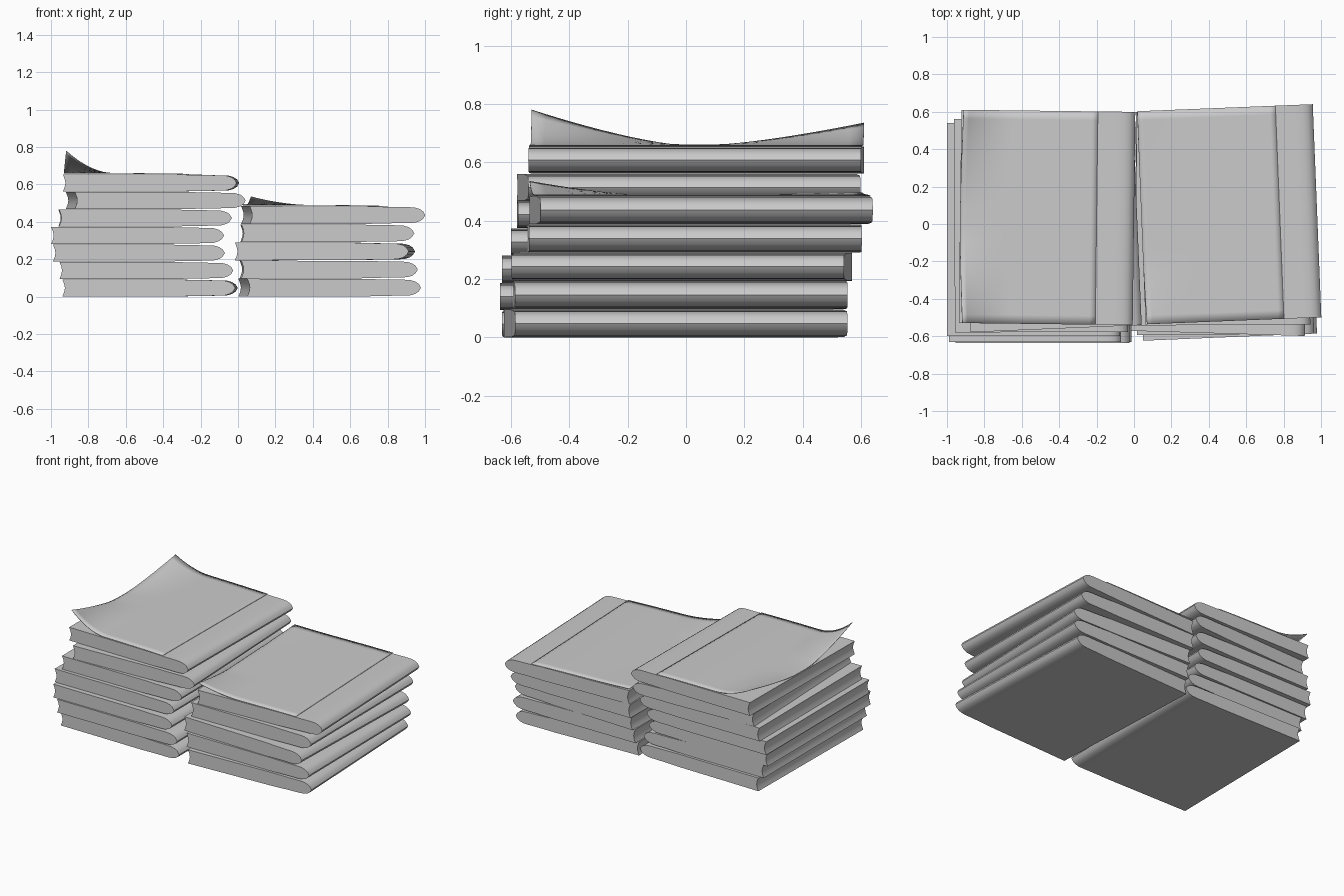
import bpy, bmesh, math
from mathutils import Matrix, Vector

if "Cube" in bpy.data.objects:
    bpy.data.objects.remove(bpy.data.objects["Cube"])

paper = bpy.data.materials.new("grey_paper")
paper.diffuse_color = (0.6, 0.6, 0.6, 1)
paper.use_nodes = True
paper.node_tree.nodes["Principled BSDF"].inputs["Base Color"].default_value = paper.diffuse_color
LENGTH = 1.14


def finish(bm, name, loc, angle, smooth_angle):
    """Turn a bmesh into a placed, smooth-shaded object."""
    bmesh.ops.recalc_face_normals(bm, faces=bm.faces)
    me = bpy.data.meshes.new(name)
    bm.to_mesh(me)
    bm.free()
    ob = bpy.data.objects.new(name, me)
    me.materials.append(paper)
    bpy.context.collection.objects.link(ob)
    ob.matrix_world = Matrix.Translation(loc) @ Matrix.Rotation(math.radians(angle), 4, 'Z')
    bpy.ops.object.select_all(action='DESELECT')
    ob.select_set(True)
    bpy.context.view_layer.objects.active = ob
    bpy.ops.object.shade_smooth_by_angle(angle=math.radians(smooth_angle))
    return ob


def book(name, x, y, z, width, angle, t):
    """Closed book: concave page edge on the left, rounded spine on the right."""
    h, w = t / 2, width / 2
    # upper half of the cross-section, page edge to spine tip
    half = [(-w + 0.014, 0), (-w + 0.011, 0.4 * h), (-w + 0.004, 0.8 * h), (-w, h),
            (-w * 0.4, 0.98 * h), (w - 0.30, 0.97 * h), (w - 0.17, 0.90 * h),
            (w - 0.09, 0.89 * h), (w - 0.055, 0.84 * h), (w - 0.03, 0.68 * h),
            (w - 0.012, 0.42 * h), (w, 0)]
    section = half + [(px, -pz) for px, pz in reversed(half[1:-1])]
    bm = bmesh.new()
    face = bm.faces.new([bm.verts.new((px, -LENGTH / 2, pz)) for px, pz in section])
    ext = bmesh.ops.extrude_face_region(bm, geom=[face])
    bmesh.ops.translate(bm, vec=(0, LENGTH, 0),
                        verts=[v for v in ext['geom'] if isinstance(v, bmesh.types.BMVert)])
    finish(bm, name, Vector((x, y, z + h)), angle, 42)


def curled_cover(name, x, y, z, width, angle, front, back, reach, start):
    """Thin top cover whose page-side corners bend upward."""
    bm = bmesh.new()
    bmesh.ops.create_grid(bm, x_segments=24, y_segments=24, size=0.5)
    for v in bm.verts:
        u, s = v.co.x + 0.5, v.co.y
        v.co.x = -width / 2 + u * (width - 0.2)
        v.co.y = s * LENGTH
        amount = front if s < 0 else back
        along = max(0, (abs(s) - start) / (0.5 - start)) ** 1.35
        across = max(0, 1 - u * (width - 0.2) / reach) ** 1.8
        v.co.z = amount * along * across - 0.006 * u ** 3
        v.co.x += 0.15 * amount * along * across
    ob = finish(bm, name, Vector((x, y, z + 0.003)), angle, 40)
    mod = ob.modifiers.new("thickness", 'SOLIDIFY')
    mod.thickness = 0.003


# each book: centre x, centre y, width, turn in degrees (bottom to top)
left = [(-0.470, -0.055, 0.925, -0.7), (-0.490, -0.067, 0.93, 0),
        (-0.530, -0.060, 0.92, 0), (-0.537, -0.030, 0.925, 0),
        (-0.497, -0.008, 0.925, 0.2), (-0.440, 0.010, 0.915, 2.4),
        (-0.465, 0.035, 0.93, -0.7)]
right = [(0.490, -0.035, 0.93, 2.4), (0.485, -0.020, 0.945, 0.4),
         (0.465, -0.015, 0.93, -1.7), (0.477, 0.030, 0.925, 0.3),
         (0.509, 0.052, 0.94, 2.3)]

for side, stack, height in (("left", left, 0.655), ("right", right, 0.485)):
    step = height / len(stack)
    for i, (x, y, w, a) in enumerate(stack):
        book(f"{side}_book_{i + 1}", x, y, i * step, w, a, step - 0.001)

# lifted covers on the two top books
x, y, w, a = left[-1]
curled_cover("left_top_cover", x, y, 0.655, w, a, 0.12, 0.075, 0.27, 0.06)
x, y, w, a = right[-1]
curled_cover("right_top_cover", x, y, 0.485, w, a, 0.045, 0.006, 0.32, 0.2)
